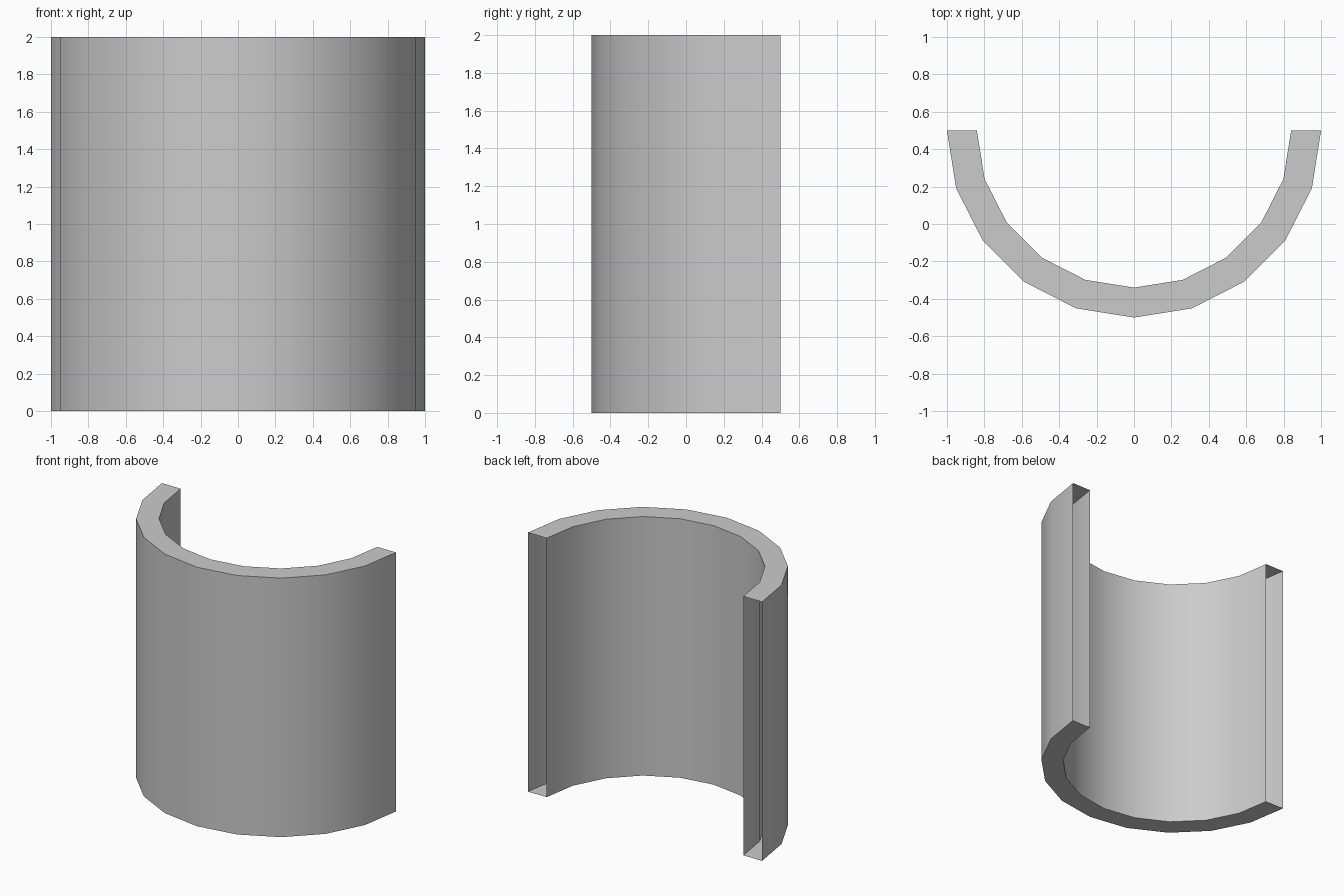
import bpy, bmesh
from math import sin, cos, pi, radians

if "Cube" in bpy.data.objects:
    bpy.data.objects.remove(bpy.data.objects["Cube"])

SEGMENTS, OUTER, INNER, HEIGHT, CENTRE_Y = 10, 1.0, 0.84, 2.0, 0.5

bm = bmesh.new()


def arc(radius, z):
    """Half circle of vertices bulging towards the front (-y)."""
    steps = [pi * i / SEGMENTS for i in range(SEGMENTS + 1)]
    return [bm.verts.new((-radius * cos(a), CENTRE_Y - radius * sin(a), z)) for a in steps]


def strip(a, b):
    """Row of quads between two arcs."""
    for i in range(SEGMENTS):
        bm.faces.new((a[i], a[i + 1], b[i + 1], b[i]))


# Hollow curved wall: the two straight ends at the back stay open
outer_low, outer_top = arc(OUTER, 0), arc(OUTER, HEIGHT)
inner_low, inner_top = arc(INNER, 0), arc(INNER, HEIGHT)
strip(outer_low, outer_top)   # outer wall
strip(outer_top, inner_top)   # top rim
strip(inner_top, inner_low)   # inner wall
strip(inner_low, outer_low)   # bottom rim

mesh = bpy.data.meshes.new("curved_wall")
bm.to_mesh(mesh)
bm.free()
wall = bpy.data.objects.new("curved_wall", mesh)
bpy.context.collection.objects.link(wall)

# Smooth around the curve, crisp at the rims
bpy.context.view_layer.objects.active = wall
wall.select_set(True)
bpy.ops.object.shade_smooth_by_angle(angle=radians(30))
